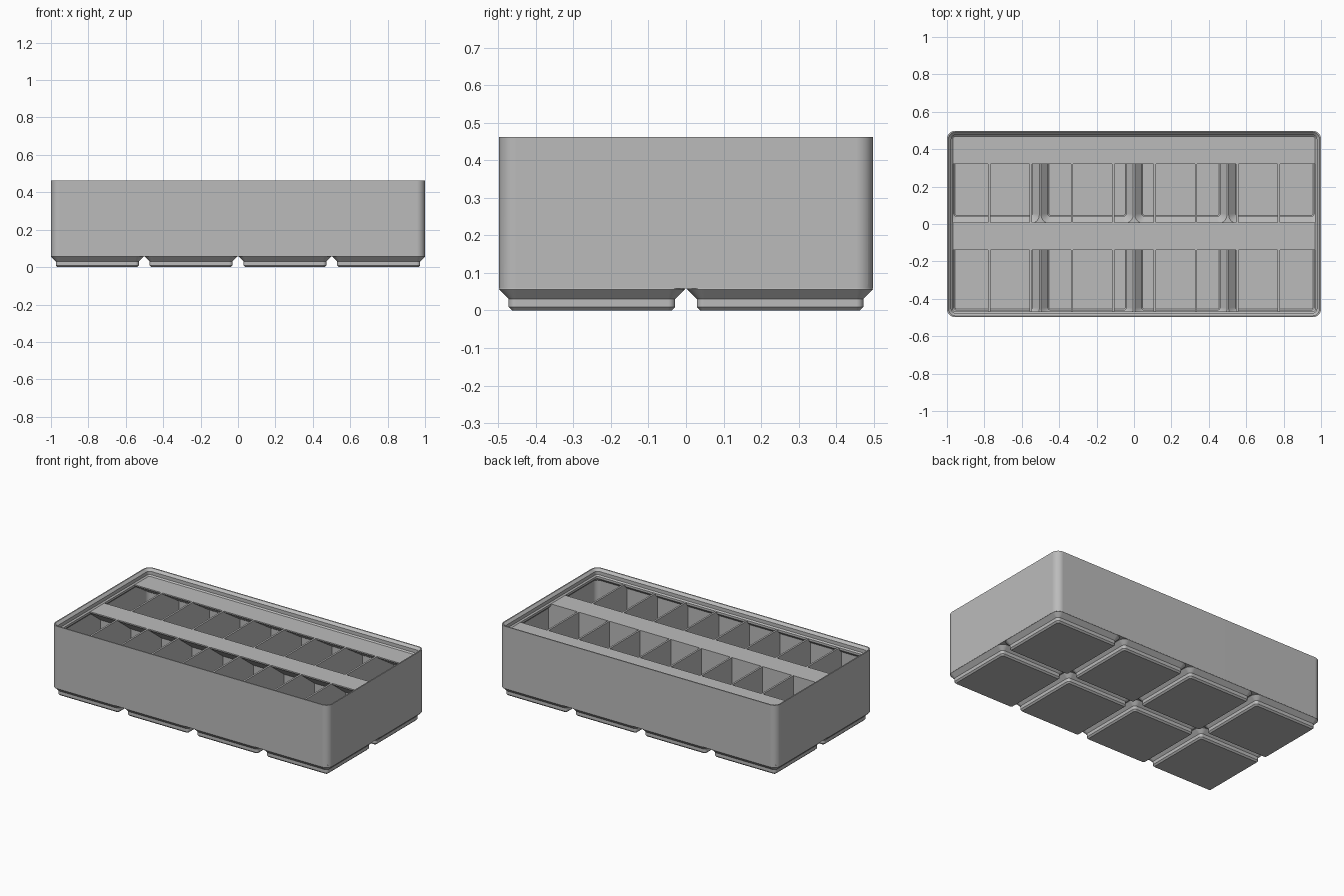
import bpy, bmesh, math

if "Cube" in bpy.data.objects:
    bpy.data.objects.remove(bpy.data.objects["Cube"], do_unlink=True)

# Main dimensions
PITCH = 0.5015                 # spacing of the feet
HX, HY = 1.0, 0.4985           # outer half sizes
WALL, RADIUS = 0.0115, 0.045   # wall thickness and corner radius
TOP, SHELF, BASE = 0.463, 0.418, 0.058
ROWS = (-PITCH / 2, PITCH / 2)
COLUMNS = [(i - 1.5) * PITCH for i in range(4)]

grey = bpy.data.materials.new("mid grey")
grey.use_nodes = True
grey.diffuse_color = (0.5, 0.5, 0.5, 1)
grey.node_tree.nodes["Principled BSDF"].inputs["Base Color"].default_value = (0.5, 0.5, 0.5, 1)


def finish(bm, name):
    bmesh.ops.recalc_face_normals(bm, faces=bm.faces)
    mesh = bpy.data.meshes.new(name)
    bm.to_mesh(mesh)
    bm.free()
    mesh.materials.append(grey)
    obj = bpy.data.objects.new(name, mesh)
    bpy.context.collection.objects.link(obj)
    return obj


def loft(bm, rings, cx=0, cy=0, limit=(9, 9), segs=8):
    """Stack rounded rectangles (z, half x, half y, radius) into a closed solid."""
    loops = []
    for z, hx, hy, r in rings:
        loop = []
        for q, (sx, sy) in enumerate(((1, 1), (-1, 1), (-1, -1), (1, -1))):
            for s in range(segs + 1):
                a = (q + s / segs) * math.pi / 2
                x = cx + sx * (hx - r) + r * math.cos(a)
                y = cy + sy * (hy - r) + r * math.sin(a)
                x = max(-limit[0], min(limit[0], x))
                y = max(-limit[1], min(limit[1], y))
                loop.append(bm.verts.new((x, y, z)))
        loops.append(loop)
    n = len(loops[0])
    for a, b in zip(loops, loops[1:]):
        for i in range(n):
            j = (i + 1) % n
            bm.faces.new((a[i], a[j], b[j], b[i]))
    bm.faces.new(loops[0])
    bm.faces.new(loops[-1])


def foot_grid(name, profile, limit=(9, 9)):
    """Repeat one square loft of (z, half, radius) under every cell."""
    bm = bmesh.new()
    for cx in COLUMNS:
        for cy in ROWS:
            loft(bm, [(z, h, h, r) for z, h, r in profile], cx, cy, limit)
    return finish(bm, name)


def prism(bm, profile, x0, x1):
    """Extrude a (y, z) outline from x0 to x1."""
    a = [bm.verts.new((x0, y, z)) for y, z in profile]
    b = [bm.verts.new((x1, y, z)) for y, z in profile]
    bm.faces.new(a)
    bm.faces.new(b)
    for i in range(len(a)):
        j = (i + 1) % len(a)
        bm.faces.new((a[i], a[j], b[j], b[i]))


def combine(target, other, operation):
    mod = target.modifiers.new(operation, 'BOOLEAN')
    mod.operation, mod.solver, mod.object = operation, 'EXACT', other
    bpy.context.view_layer.objects.active = target
    bpy.ops.object.modifier_apply(modifier=mod.name)
    bpy.data.objects.remove(other, do_unlink=True)


# Outer block
bm = bmesh.new()
loft(bm, [(BASE, HX, HY, RADIUS), (TOP, HX, HY, RADIUS)])
bin_body = finish(bm, "bin_body")

# Stepped feet
combine(bin_body, foot_grid("feet", [
    (0, 0.2125, 0.01), (0.0095, 0.222, 0.019), (0.031, 0.222, 0.019),
    (0.0565, 0.2475, 0.0445), (0.075, 0.24, 0.037)]), 'UNION')

# Inside space with the stacking lip
bm = bmesh.new()
loft(bm, [(z, HX - i, HY - i, RADIUS - i) for z, i in (
    (0.07, WALL), (0.3845, WALL), (0.404, 0.031), (SHELF, 0.031), (0.426, 0.0227),
    (0.448, 0.0227), (TOP + 0.01, -0.0023))])
combine(bin_body, finish(bm, "cavity"), 'DIFFERENCE')

# Pockets inside the feet
combine(bin_body, foot_grid("pockets", [
    (0.012, 0.205, 0.011), (0.017, 0.21, 0.016), (0.034, 0.21, 0.016),
    (0.06, 0.236, 0.04), (0.072, 0.248, 0.044)],
    (HX - WALL - 0.0005, HY - WALL - 0.0005)), 'DIFFERENCE')

# Cross dividers, shaped to reach down into the pockets
outline = [(-0.488, SHELF)]
for c in ROWS:
    outline += [(c - 0.2365, 0.06), (c - 0.215, 0.034), (c - 0.215, 0.01),
                (c + 0.215, 0.01), (c + 0.215, 0.034), (c + 0.2365, 0.06)]
outline.append((0.488, SHELF))
bm = bmesh.new()
step = 2 * (HX - WALL / 2) / 9
for i in range(8):
    x = (i - 3.5) * step
    prism(bm, outline, x - 0.006, x + 0.006)
cross_dividers = finish(bm, "cross_dividers")

# Long divider between the two rows
bm = bmesh.new()
prism(bm, [(-0.007, 0.062), (0.007, 0.062), (0.007, SHELF), (-0.007, SHELF)], -0.989, 0.989)
long_divider = finish(bm, "long_divider")

# Label shelves with sloping undersides
shelves = []
for name, y0, y1 in (("front_label_shelf", -0.14, 0.0), ("back_label_shelf", 0.32, 0.486)):
    bm = bmesh.new()
    prism(bm, [(y0, SHELF), (y1, SHELF), (y1, SHELF - 0.115), (y0, SHELF - 0.008)], -0.984, 0.984)
    shelves.append(finish(bm, name))

# Smooth the rounded corners, keep the edges crisp
bpy.ops.object.select_all(action='DESELECT')
bin_body.select_set(True)
bpy.context.view_layer.objects.active = bin_body
bpy.ops.object.shade_smooth_by_angle(angle=math.radians(30))
mod = bin_body.modifiers.new("even normals", 'WEIGHTED_NORMAL')
mod.keep_sharp = True
